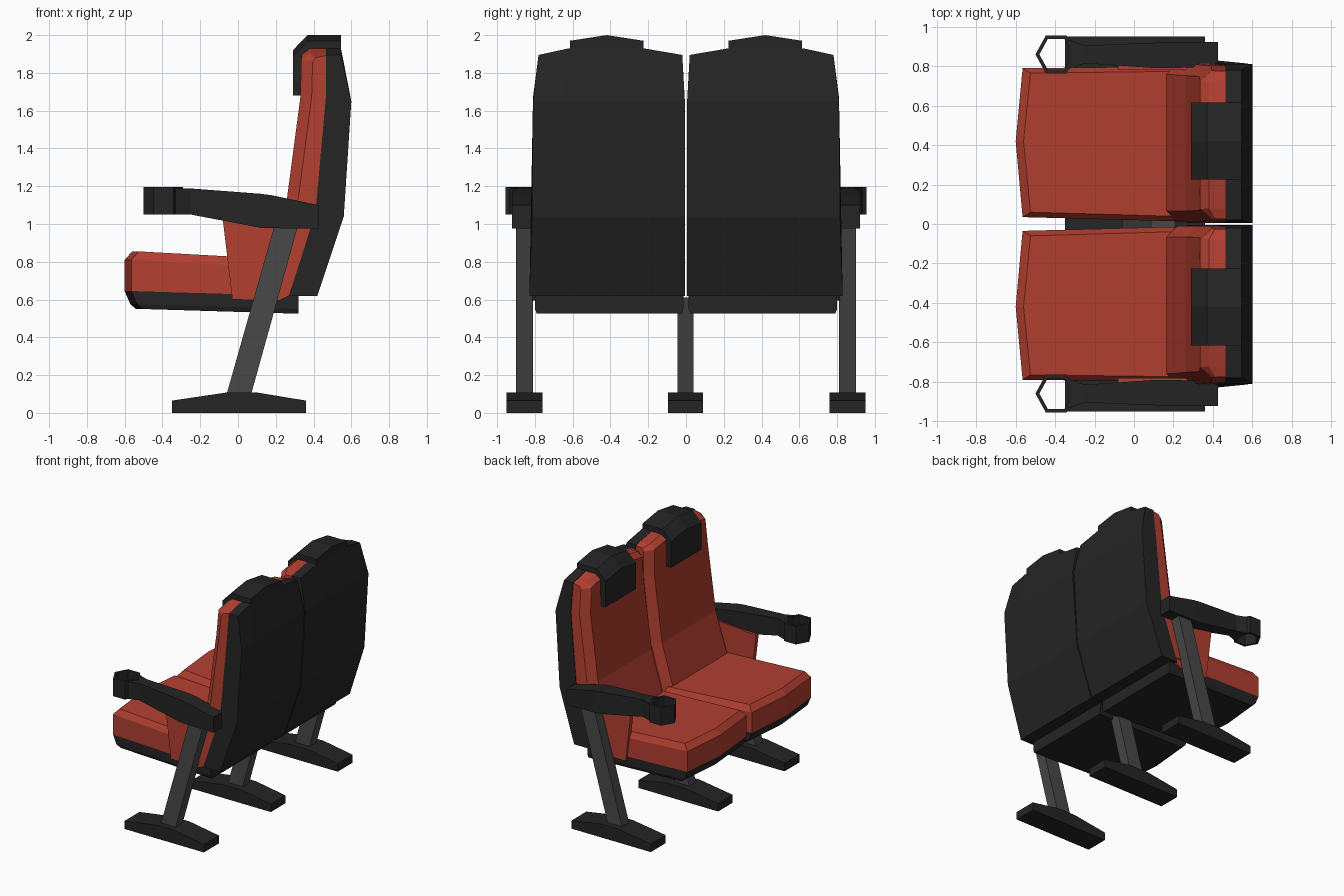
import bpy, bmesh, math

if "Cube" in bpy.data.objects:
    bpy.data.objects.remove(bpy.data.objects["Cube"])

def material(name, rgb):
    m = bpy.data.materials.new(name)
    m.diffuse_color = (*rgb, 1)
    m.use_nodes = True
    m.node_tree.nodes["Principled BSDF"].inputs["Base Color"].default_value = m.diffuse_color
    return m

RED = material("red upholstery", (0.45, 0.05, 0.03))
BLACK = material("black plastic", (0.018, 0.018, 0.018))
GREY = material("dark grey metal", (0.065, 0.065, 0.065))

def loft(name, rings, mat, mirror=True, closed=False):
    """Skin equal-length point rings; cap the ends unless closed in a loop."""
    bm = bmesh.new()
    vs = [[bm.verts.new(p) for p in r] for r in rings]
    n = len(vs[0])
    pairs = list(zip(vs, vs[1:])) + ([(vs[-1], vs[0])] if closed else [])
    for a, b in pairs:
        for i in range(n):
            j = (i + 1) % n
            bm.faces.new((a[i], a[j], b[j], b[i]))
    if not closed:
        bm.faces.new(vs[0])
        bm.faces.new(vs[-1])
    bmesh.ops.recalc_face_normals(bm, faces=bm.faces)
    me = bpy.data.meshes.new(name)
    bm.to_mesh(me)
    bm.free()
    me.materials.append(mat)
    ob = bpy.data.objects.new(name, me)
    bpy.context.collection.objects.link(ob)
    if mirror:
        mod = ob.modifiers.new("mirror", 'MIRROR')
        mod.use_axis = (False, True, False)
        mod.use_mirror_merge = False
    return ob

def plate(name, profile, y0, y1, mat, mirror=True):
    """Extrude an x-z profile between two y values."""
    return loft(name, [[(x, y, z) for x, z in profile] for y in (y0, y1)], mat, mirror)

# Feet and slanted legs
FOOT = [(-0.35, 0), (0.36, 0), (0.36, 0.065), (0.10, 0.108), (-0.06, 0.108), (-0.35, 0.065)]
plate("outer_foot", FOOT, 0.76, 0.95, BLACK)
plate("centre_foot", FOOT, -0.095, 0.09, BLACK, False)
plate("outer_leg", [(-0.06, 0.10), (0.07, 0.10), (0.32, 1.0), (0.195, 1.0)], 0.81, 0.90, GREY)
plate("centre_leg", [(-0.06, 0.10), (0.07, 0.10), (0.21, 0.61), (0.085, 0.61)], -0.045, 0.04, GREY, False)

# Seat cushion and tray, stacked outlines sloping down to the back
def seat_ring(front, side, zf, zb, back):
    f, b = -0.6 + front, back
    return [(f, 0.42, zf), (f + 0.035, 0.79 - side, zf), (b, 0.80 - side, zb),
            (b, 0.012 + side, zb), (f + 0.035, 0.035 + side, zf)]

loft("seat_cushion", [seat_ring(0, 0, 0.645, 0.62, 0.28),
                      seat_ring(0, 0, 0.81, 0.765, 0.28),
                      seat_ring(0.04, 0.025, 0.855, 0.81, 0.28)], RED)
loft("seat_tray", [seat_ring(0.06, 0.01, 0.55, 0.525, 0.32),
                   seat_ring(0.03, 0, 0.575, 0.55, 0.32),
                   seat_ring(0, 0, 0.645, 0.62, 0.32)], BLACK)

# Red side panel under the armrest
plate("side_panel", [(-0.08, 1.02), (-0.03, 0.60), (0.22, 0.595), (0.29, 0.63), (0.43, 1.05), (0.3, 1.05)],
      0.78, 0.815, RED)

# Back shell: side profiles skinned across the width, with a crowned top
def span(z):
    """Inner and outer y of the backrest at height z."""
    keys = [(0.60, 0.004, 0.83), (1.05, 0.004, 0.815), (1.60, 0.004, 0.81),
            (1.67, 0.007, 0.81), (1.90, 0.02, 0.78), (2.0, 0.02, 0.78)]
    for (a, i0, o0), (b, i1, o1) in zip(keys, keys[1:]):
        if z <= b:
            t = (z - a) / (b - a)
            return i0 + t * (i1 - i0), o0 + t * (o1 - o0)

def back_ring(profile, t, lift, inset=0.0):
    ring = []
    for x, z in profile:
        y0, y1 = span(z)
        y0, y1 = y0 + inset, y1 - inset
        ring.append((x, y0 + t * (y1 - y0), z + (lift if z > 1.8 else 0)))
    return ring

CROWN = [(0, 0), (0.27, 0.035), (0.79, 0.035), (1, 0)]
SHELL = [(0.27, 0.62), (0.42, 0.62), (0.56, 1.04), (0.60, 1.65), (0.545, 1.895),
         (0.465, 1.895), (0.465, 1.67), (0.41, 1.06)]
loft("back_shell", [back_ring(SHELL, t, l) for t, l in CROWN], BLACK)

# Back cushion with chamfered front edges
FRONT = [(0.15, 0.66), (0.16, 0.80), (0.26, 1.14), (0.33, 1.67), (0.335, 1.86), (0.38, 1.893)]
REAR = [(0.47, 1.893), (0.47, 1.67), (0.42, 1.06), (0.29, 0.66)]
SIDE = [(x + 0.06, z) for x, z in FRONT[:-1]] + [(0.41, 1.88)]
loft("back_cushion", [back_ring(SIDE + REAR, 0, 0, 0.006)]
     + [back_ring(FRONT + REAR, t, l, 0.006) for t, l in [(0.07, 0.01), (0.27, 0.035), (0.79, 0.035), (0.93, 0.01)]]
     + [back_ring(SIDE + REAR, 1, 0, 0.006)], RED)

# Headrest cover folded over the top
def head_ring(y, d):
    return [(0.29, y, 1.68), (0.29, y, 1.92 - d), (0.37, y, 2.0 - d), (0.545, y, 2.0 - d),
            (0.545, y, 1.90), (0.42, y, 1.90), (0.34, y, 1.85), (0.34, y, 1.68)]

loft("headrest", [head_ring(0.225, 0.03), head_ring(0.42, 0), head_ring(0.615, 0.03)], BLACK)

# Armrest with an open six-sided cup holder
ARM = [(-0.335, 1.05, 1.19, 0.785, 0.935), (-0.25, 1.05, 1.188, 0.815, 0.905),
       (0.12, 0.98, 1.16, 0.79, 0.92), (0.18, 0.978, 1.152, 0.79, 0.922),
       (0.425, 0.975, 1.10, 0.80, 0.922)]
loft("armrest", [[(x, a, z0), (x, b, z0), (x, b, z1), (x, a, z1)] for x, z0, z1, a, b in ARM], BLACK)
cup = []
for k in range(6):
    c, s = math.cos(k * math.pi / 3), math.sin(k * math.pi / 3)
    cup.append([(-0.395 + r * c, 0.86 + r * 1.05 * s, z)
                for r, z in ((0.105, 1.05), (0.105, 1.195), (0.085, 1.195), (0.085, 1.05))])
loft("cup_holder", cup, BLACK, closed=True)
